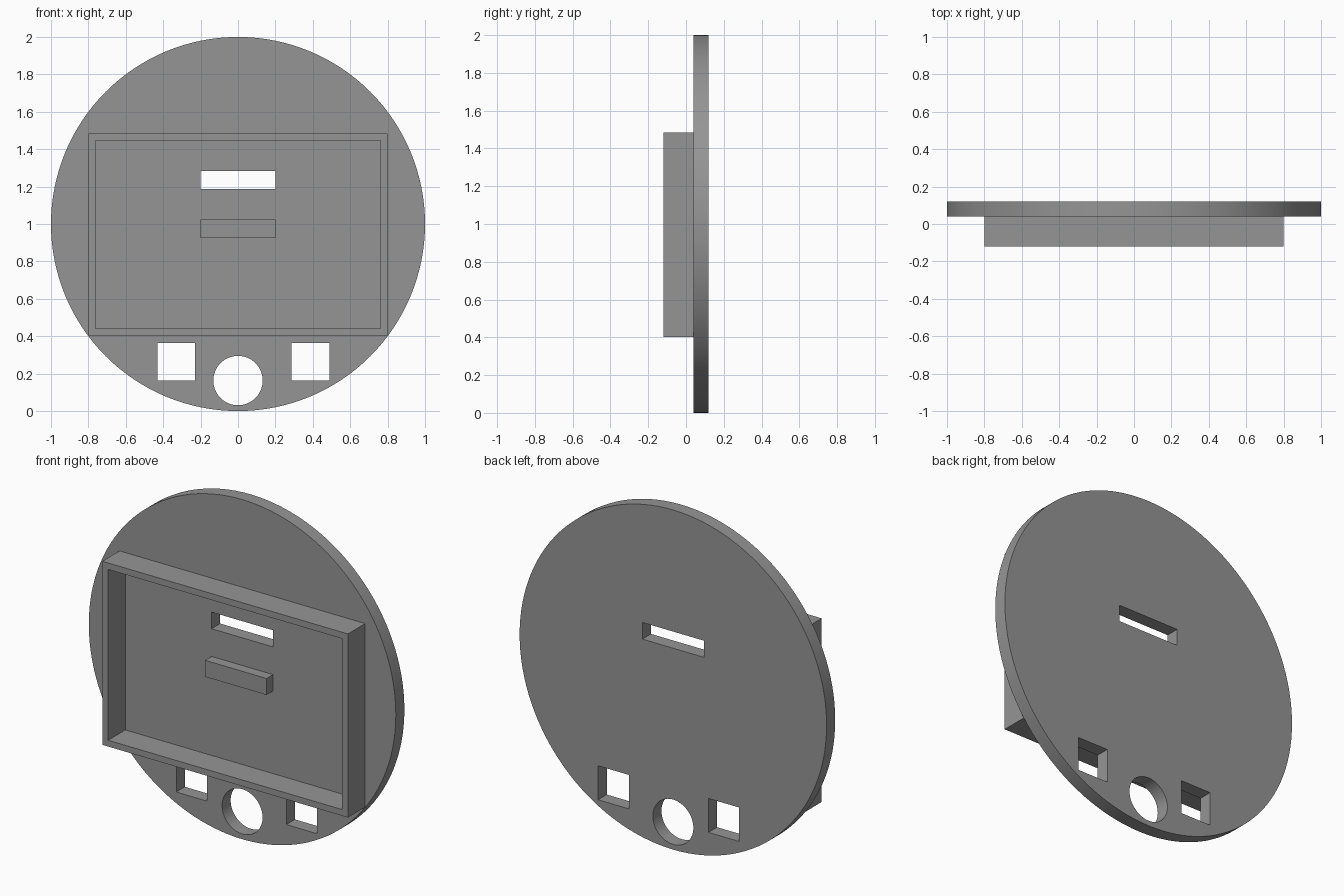
import bpy, bmesh, math
from mathutils import Matrix

if "Cube" in bpy.data.objects:
    bpy.data.objects.remove(bpy.data.objects["Cube"])

grey = bpy.data.materials.new("mid grey")
grey.diffuse_color = (0.30, 0.30, 0.30, 1)
grey.use_nodes = True
grey.node_tree.nodes["Principled BSDF"].inputs["Base Color"].default_value = grey.diffuse_color


def circle(cx, cz, r, n):
    return [(cx + r * math.cos(2 * math.pi * i / n),
             cz + r * math.sin(2 * math.pi * i / n)) for i in range(n)]


def rect(x0, x1, z0, z1):
    return [(x0, z0), (x1, z0), (x1, z1), (x0, z1)]


def plate(name, outlines, y0, y1):
    """Extrude a front-facing profile (outer loop, then holes) from y0 to y1."""
    curve = bpy.data.curves.new(name + "_profile", 'CURVE')
    curve.dimensions = '2D'
    curve.fill_mode = 'BOTH'
    curve.extrude = (y1 - y0) / 2
    for pts in outlines:
        spline = curve.splines.new('POLY')
        spline.points.add(len(pts) - 1)
        for p, (x, z) in zip(spline.points, pts):
            p.co = (x, z, 0, 1)
        spline.use_cyclic_u = True
    temp = bpy.data.objects.new(name + "_profile", curve)
    bpy.context.collection.objects.link(temp)
    bpy.context.view_layer.update()
    mesh = bpy.data.meshes.new_from_object(
        temp.evaluated_get(bpy.context.evaluated_depsgraph_get()))
    bpy.data.objects.remove(temp)
    bpy.data.curves.remove(curve)

    # Stand the profile upright, weld the caps to the walls
    mesh.transform(Matrix.Translation((0, (y0 + y1) / 2, 0))
                   @ Matrix.Rotation(math.pi / 2, 4, 'X'))
    bm = bmesh.new()
    bm.from_mesh(mesh)
    bmesh.ops.remove_doubles(bm, verts=bm.verts, dist=1e-5)
    bmesh.ops.recalc_face_normals(bm, faces=bm.faces)
    bm.to_mesh(mesh)
    bm.free()
    mesh.materials.clear()
    mesh.materials.append(grey)
    mesh.name = name
    obj = bpy.data.objects.new(name, mesh)
    bpy.context.collection.objects.link(obj)
    bpy.ops.object.select_all(action='DESELECT')
    obj.select_set(True)
    bpy.context.view_layer.objects.active = obj
    bpy.ops.object.shade_smooth_by_angle(angle=math.radians(30))
    return obj


# Round back plate with a slot, two square holes and a round hole
plate("round_plate", [
    circle(0, 1, 1, 128),
    rect(-0.2, 0.2, 1.186, 1.284),
    rect(-0.43, -0.23, 0.163, 0.363),
    rect(0.287, 0.488, 0.163, 0.363),
    circle(0, 0.163, 0.132, 64),
], 0.04, 0.12)

# Raised rectangular frame
plate("frame", [
    rect(-0.8, 0.8, 0.403, 1.484),
    rect(-0.762, 0.762, 0.44, 1.446),
], -0.12, 0.04)

# Small bar inside the frame
plate("bar", [rect(-0.2, 0.2, 0.926, 1.023)], -0.02, 0.04)
